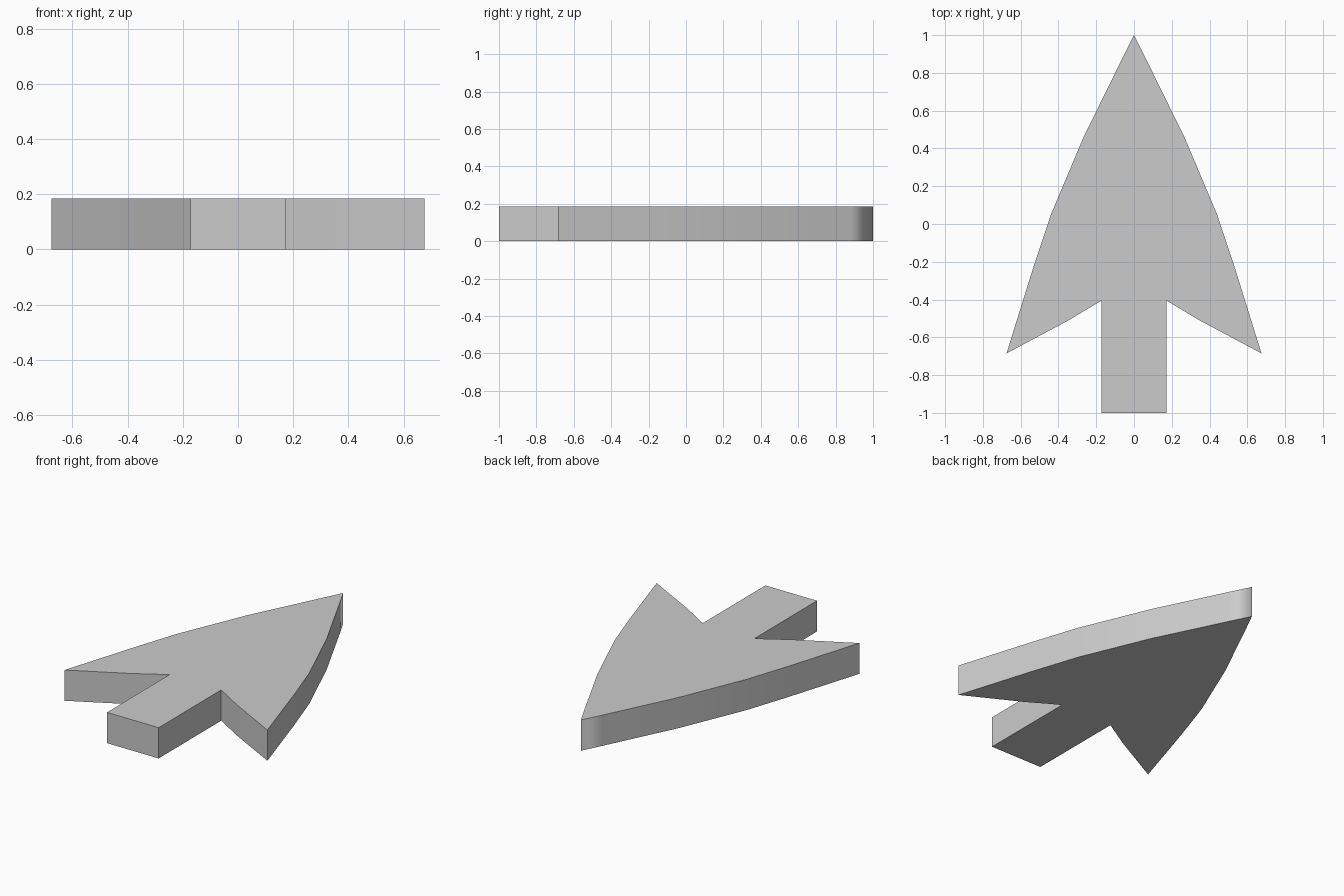
import bpy, bmesh
from mathutils import Vector

if "Cube" in bpy.data.objects:
    bpy.data.objects.remove(bpy.data.objects["Cube"])

THICK = 0.185

# Right half of the outline, from the stem foot up to just before the tip
half = [(0.172, -1.0), (0.172, -0.405), (0.35, -0.512), (0.675, -0.685),
        (0.53, -0.22), (0.44, 0.05), (0.265, 0.465), (0.165, 0.667), (0.058, 0.885)]
corners = half[:2] + [half[3]]          # crisp vertical edges
outline = half + [(0.0, 1.0)] + [(-x, y) for x, y in reversed(half)]

# Arrowhead with stem: extruded outline
bm = bmesh.new()
base = bm.faces.new([bm.verts.new((x, y, 0)) for x, y in outline])
ext = bmesh.ops.extrude_face_region(bm, geom=[base], use_keep_orig=True)
top = [g for g in ext["geom"] if isinstance(g, bmesh.types.BMVert)]
bmesh.ops.translate(bm, verts=top, vec=Vector((0, 0, THICK)))
bmesh.ops.recalc_face_normals(bm, faces=bm.faces)

# Smooth curved walls, flat caps, sharp rims and corners
for f in bm.faces:
    f.smooth = abs(f.normal.z) < 0.5
for e in bm.edges:
    a, b = (v.co for v in e.verts)
    rim = abs(a.z - b.z) < 0.01
    corner = any(abs(abs(a.x) - x) < 1e-4 and abs(a.y - y) < 1e-4 for x, y in corners)
    e.smooth = not (rim or corner)

mesh = bpy.data.meshes.new("arrowhead")
bm.to_mesh(mesh)
bm.free()
obj = bpy.data.objects.new("arrowhead", mesh)
bpy.context.collection.objects.link(obj)
